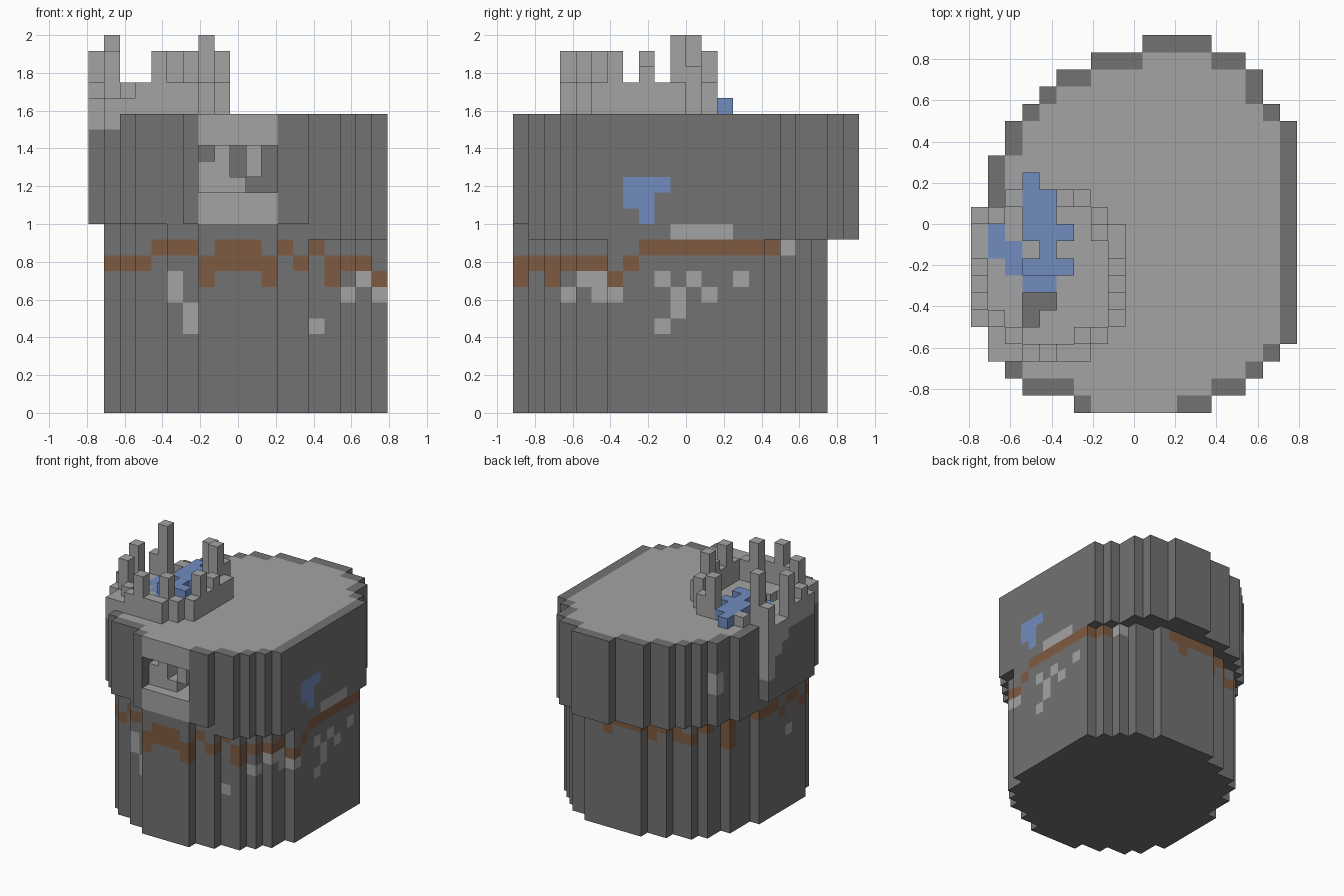
import bpy
import bmesh
from mathutils import Vector

if "Cube" in bpy.data.objects:
    bpy.data.objects.remove(bpy.data.objects["Cube"])

UNIT = 2 / 24                      # edge of one building block
NX, NY = 19, 22
ORIGIN = Vector((-NX / 2, -NY / 2, 0))
STONE, PALE, BROWN, BLUE = range(4)


def make_material(name, rgb):
    mat = bpy.data.materials.new(name)
    mat.use_nodes = True
    mat.diffuse_color = (*rgb, 1)
    mat.node_tree.nodes["Principled BSDF"].inputs["Base Color"].default_value = (*rgb, 1)
    return mat


MATERIALS = [make_material("dark stone", (.17, .17, .17)),
             make_material("pale stone", (.37, .37, .37)),
             make_material("brown clay", (.21, .105, .055)),
             make_material("blue water", (.165, .265, .52))]

colour, part = {}, {}              # block position -> colour and part name


def put(name, i, j, k, mat):
    colour[i, j, k] = mat
    part[i, j, k] = name


def footprint(lefts, rights):
    return {(i, j) for j, (a, b) in enumerate(zip(lefts, rights)) for i in range(a, b + 1)}


# Outlines, one left and right end per row from front to back
cap_plan = footprint(
    [6, 3, 2, 1, 1] + [0] * 7 + [1] * 3 + [2, 2, 3, 4, 5, 7, 10],
    [13, 15, 16, 17] + [18] * 13 + [17, 16, 16, 15, 13])
trunk_plan = footprint(
    [7, 5, 3, 2, 2] + [1] * 7 + [2] * 3 + [3, 3, 4, 6, 8],
    [11, 13, 15, 16, 17, 17] + [18] * 10 + [17, 16, 15, 13])

# Trunk
for i, j in trunk_plan:
    for k in range(12):
        put("trunk", i, j, k, STONE)

# Overhanging cap with a dark rim around its pale top
for i, j in cap_plan:
    rim = not {(i + 1, j), (i - 1, j), (i, j + 1), (i, j - 1)} <= cap_plan
    for k in range(12 if i < 14 and j < 12 else 11, 19):
        put("cap", i, j, k, PALE if k == 18 and not rim else STONE)

# Mouth: pale lips and floor, a hollow and a few pale blocks inside
for i in range(7, 12):
    for k in (12, 13, 17, 18):
        colour[i, 0, k] = PALE
    for j in range(4):
        colour[i, j, 13] = PALE
        for k in (14, 15, 16):
            del colour[i, j, k]
for k, row in {16: "8A", 15: "78A", 14: "789"}.items():
    for c in row:
        for j in (1, 2, 3):
            put("mouth_blocks", int(c, 16), j, k, PALE)

# Crown: a low ragged ring with spikes
crown_plan = {(i, j + 3) for j, (a, b) in enumerate(
    [(1, 6), (1, 7)] + [(0, 8)] * 6 + [(0, 7), (2, 6)]) for i in range(a, b + 1)}
spikes = {(1, 11): 24, (7, 10): 24, (0, 8): 23, (1, 5): 23, (4, 3): 23, (6, 4): 23,
          (8, 6): 23, (5, 12): 23, (7, 11): 22, (0, 11): 21, (8, 8): 22, (2, 4): 21}
pool = {(3, 13), (3, 12), (3, 11), (3, 10), (4, 12), (4, 11), (4, 10), (4, 9), (4, 8),
        (4, 7), (3, 7), (3, 8), (2, 8), (2, 9), (1, 9), (1, 10), (0, 9), (0, 10),
        (5, 8), (5, 10)}
for i, j in crown_plan - pool:
    ring = not {(i + 1, j), (i - 1, j), (i, j + 1), (i, j - 1)} <= crown_plan
    top = spikes.get((i, j), (21 if i > 3 or (i + j) % 3 == 0 else 20) if ring else 19)
    colour[i, j, 18] = PALE
    for k in range(19, top):
        put("crown", i, j, k, PALE)

# Water lying between the crown blocks and spilling over its edge
for i, j in pool:
    put("cap", i, j, 18, BLUE)
    if i > 2 and j > 7:
        put("water", i, j, 19, BLUE)
for i, j in ((3, 6), (4, 6), (3, 5)):
    del colour[i, j, 18]


# Painted patches: one string per layer, one letter per block
def paint(rows, find):
    kinds = {"p": PALE, "b": BROWN, "w": BLUE}
    for k, row in rows.items():
        for n, c in enumerate(row):
            if c in kinds:
                cells = [q for q in colour if q[2] == k and find(q)[0] == n]
                if cells:
                    colour[max(cells, key=lambda q: find(q)[1])] = kinds[c]


paint({10: "....bbb.bbb.b.b",
       9: "..bb...bbbbb.b.bbb",
       8: ".....p.b...b...b.pb",
       7: ".....p..........p.p",
       6: "......p",
       5: "......p.......p"}, lambda q: (q[0], -q[1]))            # front
paint({14: ".......www",
       13: ".......ww",
       12: "........w",
       11: "..........pppp",
       10: "........bbbbbbbbbp",
       9: "bbbbbb.b",
       8: "b.b.ppb..p.p..p",
       7: "...p.pp...p.p",
       6: "..........p",
       5: ".........p"}, lambda q: (q[1], q[0]))                  # right-hand side
paint({15: "..p", 14: "..p",
       10: "..bb.bbbbbbbb",
       9: "..b.bb.b...b",
       8: "..b....."}, lambda q: (q[0], q[1]))                    # back
paint({18: ".........ppp", 17: ".........ppp", 16: "..........pp",
       15: "...........p", 14: "...........p",
       10: "......bb.bbb",
       9: "...bbb..b",
       7: ".......p"}, lambda q: (q[1], -q[0]))                   # left-hand side

# Turn the blocks of each part into a mesh of its exposed faces
AXES = [Vector(v) for v in ((1, 0, 0), (0, 1, 0), (0, 0, 1))]


def build(name):
    bm = bmesh.new()
    corners = {}

    def corner(p):
        key = tuple(round(c) for c in p)
        if key not in corners:
            corners[key] = bm.verts.new((p + ORIGIN) * UNIT)
        return corners[key]

    for cell, mat in colour.items():
        if part[cell] != name:
            continue
        base = Vector(cell)
        for a in range(3):
            n, u, v = AXES[a], AXES[(a + 1) % 3], AXES[(a + 2) % 3]
            for side in (0, 1):
                beside = base + n * (2 * side - 1)
                if tuple(round(c) for c in beside) in colour:
                    continue
                o = base + n * side
                ring = [o, o + u, o + u + v, o + v]
                face = bm.faces.new([corner(p) for p in (ring if side else ring[::-1])])
                face.material_index = mat
    mesh = bpy.data.meshes.new(name)
    bm.to_mesh(mesh)
    bm.free()
    for mat in MATERIALS:
        mesh.materials.append(mat)
    bpy.context.collection.objects.link(bpy.data.objects.new(name, mesh))


for name in ("trunk", "cap", "mouth_blocks", "crown", "water"):
    build(name)
